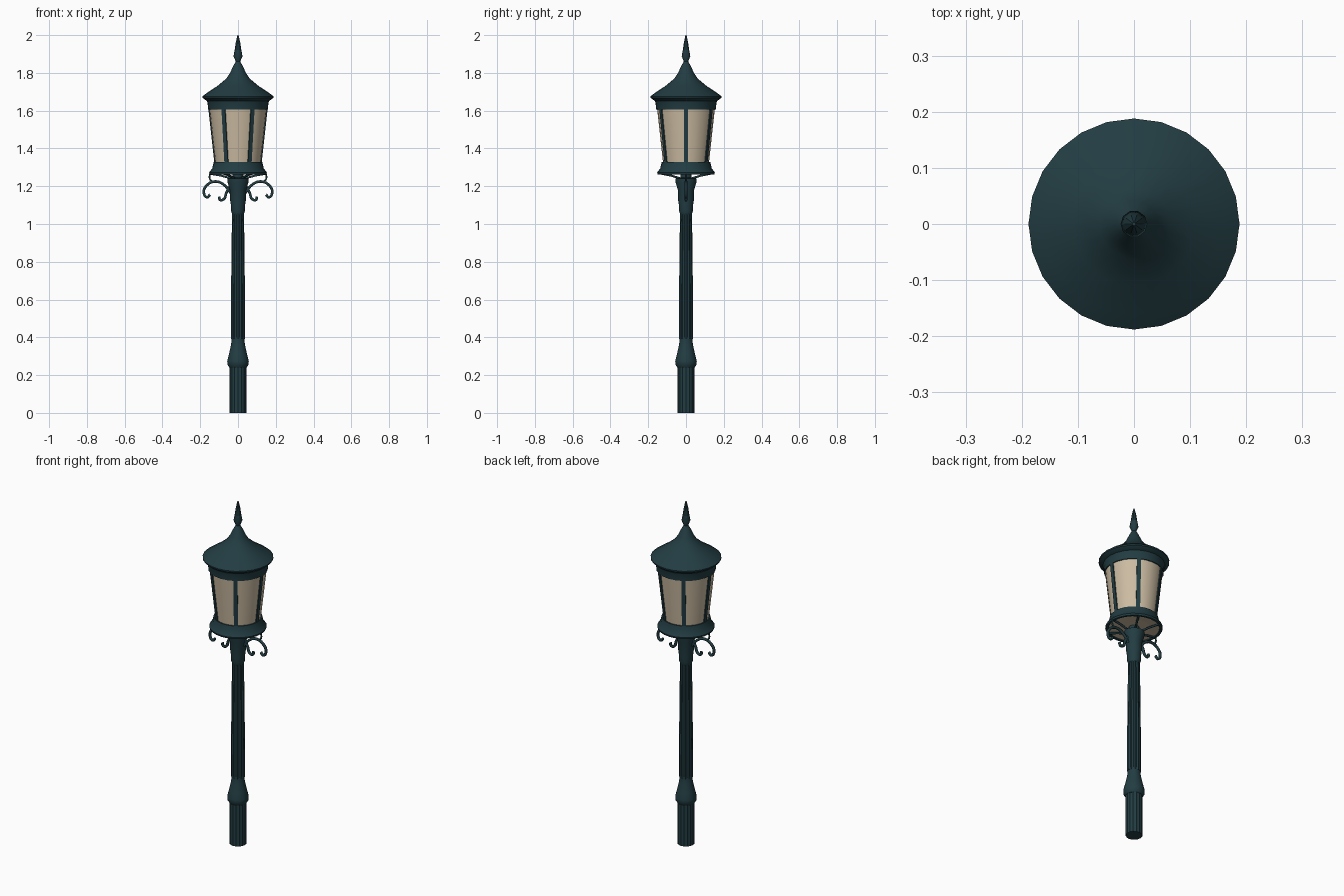
import bpy, bmesh, math
from mathutils import Vector

if "Cube" in bpy.data.objects:
    bpy.data.objects.remove(bpy.data.objects["Cube"])


def material(name, rgb):
    m = bpy.data.materials.new(name)
    m.diffuse_color = (*rgb, 1)
    m.use_nodes = True
    m.node_tree.nodes["Principled BSDF"].inputs["Base Color"].default_value = m.diffuse_color
    return m


IRON = material("dark teal iron", (0.016, 0.046, 0.055))
GLASS = material("warm cream glass", (0.60, 0.50, 0.36))


def finish(name, bm, mat, angle=35):
    bmesh.ops.recalc_face_normals(bm, faces=bm.faces)
    me = bpy.data.meshes.new(name)
    bm.to_mesh(me)
    bm.free()
    me.materials.append(mat)
    ob = bpy.data.objects.new(name, me)
    bpy.context.collection.objects.link(ob)
    bpy.ops.object.select_all(action='DESELECT')
    ob.select_set(True)
    bpy.context.view_layer.objects.active = ob
    bpy.ops.object.shade_smooth_by_angle(angle=math.radians(angle))
    return ob


def lathe(name, profile, mat, sides=24, flute=0.0, loop=False):
    """Spin (radius, z) points round z; flute pulls in every other side."""
    bm = bmesh.new()
    rings = []
    for r, z in profile:
        ring = []
        for i in range(sides):
            a = 2 * math.pi * i / sides
            rr = r * (1 - flute * (i % 2))
            ring.append(bm.verts.new((rr * math.cos(a), rr * math.sin(a), z)))
        rings.append(ring)
    pairs = list(zip(rings, rings[1:])) + ([(rings[-1], rings[0])] if loop else [])
    for lo, hi in pairs:
        for i in range(sides):
            j = (i + 1) % sides
            bm.faces.new((lo[i], lo[j], hi[j], hi[i]))
    if not loop:
        bm.faces.new(rings[0])
        bm.faces.new(rings[-1])
    return finish(name, bm, mat)


def tube(name, paths, radius, mat, curved=True):
    """Round rods along (x, y, z) paths, converted to a mesh."""
    cu = bpy.data.curves.new(name, 'CURVE')
    cu.dimensions = '3D'
    cu.bevel_depth = radius
    cu.bevel_resolution = 1
    cu.resolution_u = 5
    cu.use_fill_caps = True
    for pts in paths:
        if curved:
            sp = cu.splines.new('BEZIER')
            sp.bezier_points.add(len(pts) - 1)
            for bp, p in zip(sp.bezier_points, pts):
                bp.co = p
                bp.handle_left_type = bp.handle_right_type = 'AUTO'
        else:
            sp = cu.splines.new('POLY')
            sp.points.add(len(pts) - 1)
            for pp, p in zip(sp.points, pts):
                pp.co = (*p, 1)
    cu.materials.append(mat)
    ob = bpy.data.objects.new(name, cu)
    bpy.context.collection.objects.link(ob)
    bpy.ops.object.select_all(action='DESELECT')
    ob.select_set(True)
    bpy.context.view_layer.objects.active = ob
    bpy.ops.object.convert(target='MESH')
    return bpy.context.object


# Post: fluted base, swollen ring, fluted shaft, collar
lathe("post_base", [(0.046, 0), (0.046, 0.25)], IRON, 32, 0.07)
lathe("base_ring", [(0.046, 0.24), (0.056, 0.255), (0.057, 0.275), (0.048, 0.31),
                    (0.037, 0.36), (0.034, 0.385), (0.034, 0.40)], IRON)
lathe("shaft", [(0.038, 0.39), (0.037, 0.6), (0.034, 0.9), (0.031, 1.08)], IRON, 24, 0.12)
lathe("collar", [(0.03, 1.05), (0.037, 1.07), (0.037, 1.10), (0.041, 1.12), (0.043, 1.18),
                 (0.055, 1.22), (0.056, 1.24), (0.028, 1.245), (0.028, 1.285)], IRON)

# Lantern: skirt ring, cream glass, cream floor, top band
lathe("lantern_skirt", [(0.150, 1.262), (0.153, 1.272), (0.136, 1.295), (0.129, 1.328),
                        (0.112, 1.328), (0.118, 1.295), (0.138, 1.262)], IRON, 24, loop=True)
lathe("lantern_glass", [(0.121, 1.32), (0.154, 1.62)], GLASS)
lathe("lantern_floor", [(0.03, 1.278), (0.141, 1.266), (0.141, 1.272)], GLASS)
lathe("top_band", [(0.145, 1.605), (0.158, 1.605), (0.161, 1.64), (0.166, 1.655),
                   (0.140, 1.66)], IRON)

# Six flat glazing bars between skirt and band
bm = bmesh.new()
for k in range(6):
    a = math.radians(60 * k)
    out = Vector((math.cos(a), math.sin(a), 0))
    side = Vector((-math.sin(a), math.cos(a), 0)) * 0.011
    loops = []
    for r, z in ((0.125, 1.32), (0.158, 1.62)):
        corners = ((r, 1), (r, -1), (r - 0.012, -1), (r - 0.012, 1))
        loops.append([bm.verts.new(out * d + side * s + Vector((0, 0, z))) for d, s in corners])
    for i in range(4):
        j = (i + 1) % 4
        bm.faces.new((loops[0][i], loops[0][j], loops[1][j], loops[1][i]))
    bm.faces.new(loops[0])
    bm.faces.new(loops[1])
finish("glazing_bars", bm, IRON)

# Ribs carrying the lantern from the post head
ribs = []
for k in range(6):
    c, s = math.cos(math.radians(60 * k)), math.sin(math.radians(60 * k))
    ribs.append([(r * c, r * s, z) for r, z in ((0.03, 1.24), (0.09, 1.256), (0.147, 1.266))])
tube("lantern_ribs", ribs, 0.006, IRON, curved=False)

# Roof with a wide eave, concave slope and pointed finial
lathe("roof", [(0.140, 1.65), (0.166, 1.652), (0.187, 1.668), (0.188, 1.676), (0.160, 1.697),
               (0.110, 1.73), (0.062, 1.77), (0.042, 1.80), (0.026, 1.835),
               (0.012, 1.86)], IRON)
lathe("finial", [(0.010, 1.85), (0.014, 1.865), (0.024, 1.888), (0.017, 1.925),
                 (0.012, 1.96), (0.003, 2.0)], IRON, 10)

# Scroll brackets on both sides, with small curls and struts
scroll = ((0.04, 1.165), (0.075, 1.208), (0.12, 1.225), (0.165, 1.205),
          (0.181, 1.17), (0.165, 1.142), (0.148, 1.155))
curl = ((0.04, 1.205), (0.062, 1.165), (0.075, 1.132), (0.095, 1.128), (0.10, 1.145))
strut = ((0.148, 1.268), (0.15, 1.24), (0.135, 1.222))
tube("scroll_brackets", [[(m * x, 0, z) for x, z in p]
                         for m in (-1, 1) for p in (scroll, curl)], 0.008, IRON)
tube("scroll_struts", [[(m * x, 0, z) for x, z in strut] for m in (-1, 1)], 0.005, IRON)
